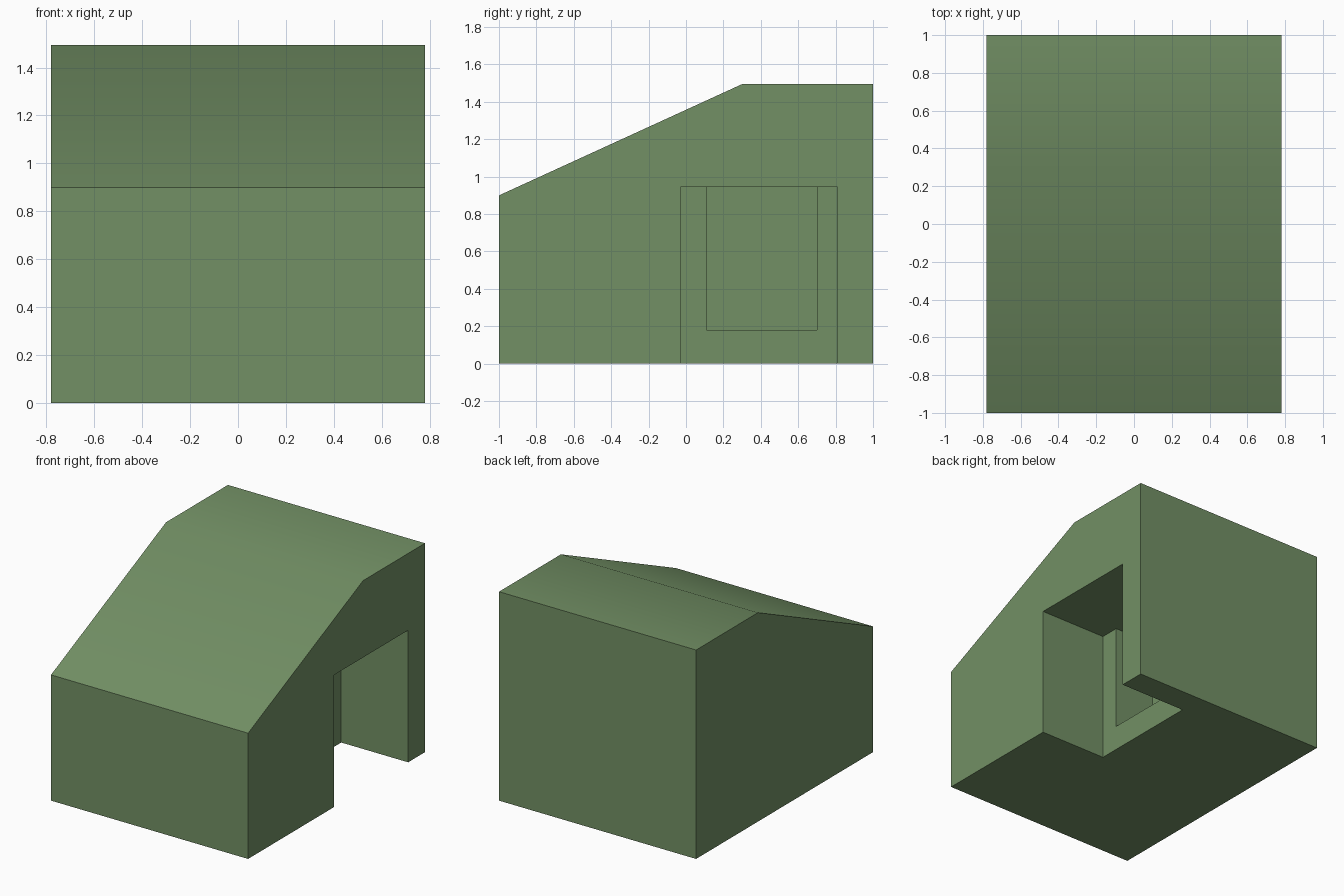
import bpy
import bmesh
import math
from mathutils import Matrix, Vector

cube = bpy.data.objects.get("Cube")
if cube:
    bpy.data.objects.remove(cube, do_unlink=True)

HALF_WIDTH = 0.78


def make_object(name, bm):
    bmesh.ops.recalc_face_normals(bm, faces=bm.faces)
    mesh = bpy.data.meshes.new(name)
    bm.to_mesh(mesh)
    bm.free()
    obj = bpy.data.objects.new(name, mesh)
    bpy.context.collection.objects.link(obj)
    return obj


def make_box(name, low, high):
    low, high = Vector(low), Vector(high)
    bm = bmesh.new()
    matrix = Matrix.Translation((low + high) / 2) @ Matrix.Diagonal((high - low).to_4d())
    bmesh.ops.create_cube(bm, size=1, matrix=matrix)
    return make_object(name, bm)


# Building: side profile (y, z) extruded across the width
profile = [(-1, 0), (1, 0), (1, 1.495), (0.3, 1.495), (-1, 0.9)]
bm = bmesh.new()
side = bm.faces.new([bm.verts.new((-HALF_WIDTH, y, z)) for y, z in profile])
extruded = bmesh.ops.extrude_face_region(bm, geom=[side])["geom"]
bmesh.ops.translate(bm, vec=(2 * HALF_WIDTH, 0, 0),
                    verts=[v for v in extruded if isinstance(v, bmesh.types.BMVert)])
building = make_object("building", bm)

# Porch cut into the side, with a raised doorway recess behind it
cutters = [
    make_box("porch_cutter", (0.25, -0.03, -0.2), (1, 0.81, 0.945)),
    make_box("doorway_cutter", (-0.07, 0.11, 0.18), (0.48, 0.70, 0.945)),
]
bpy.ops.object.select_all(action="DESELECT")
bpy.context.view_layer.objects.active = building
building.select_set(True)
for cutter in cutters:
    cutter.hide_render = True
    cut = building.modifiers.new(cutter.name, "BOOLEAN")
    cut.operation = "DIFFERENCE"
    cut.solver = "EXACT"
    cut.object = cutter
    bpy.ops.object.modifier_apply(modifier=cut.name)
    bpy.data.objects.remove(cutter, do_unlink=True)

# Soft roof bend, sharp corners elsewhere
bpy.ops.object.shade_smooth_by_angle(angle=math.radians(30))

# Single flat green
green = bpy.data.materials.new("moss_green")
green.use_nodes = True
colour = (0.17, 0.28, 0.13, 1)
green.diffuse_color = colour
green.node_tree.nodes["Principled BSDF"].inputs["Base Color"].default_value = colour
building.data.materials.clear()
building.data.materials.append(green)
